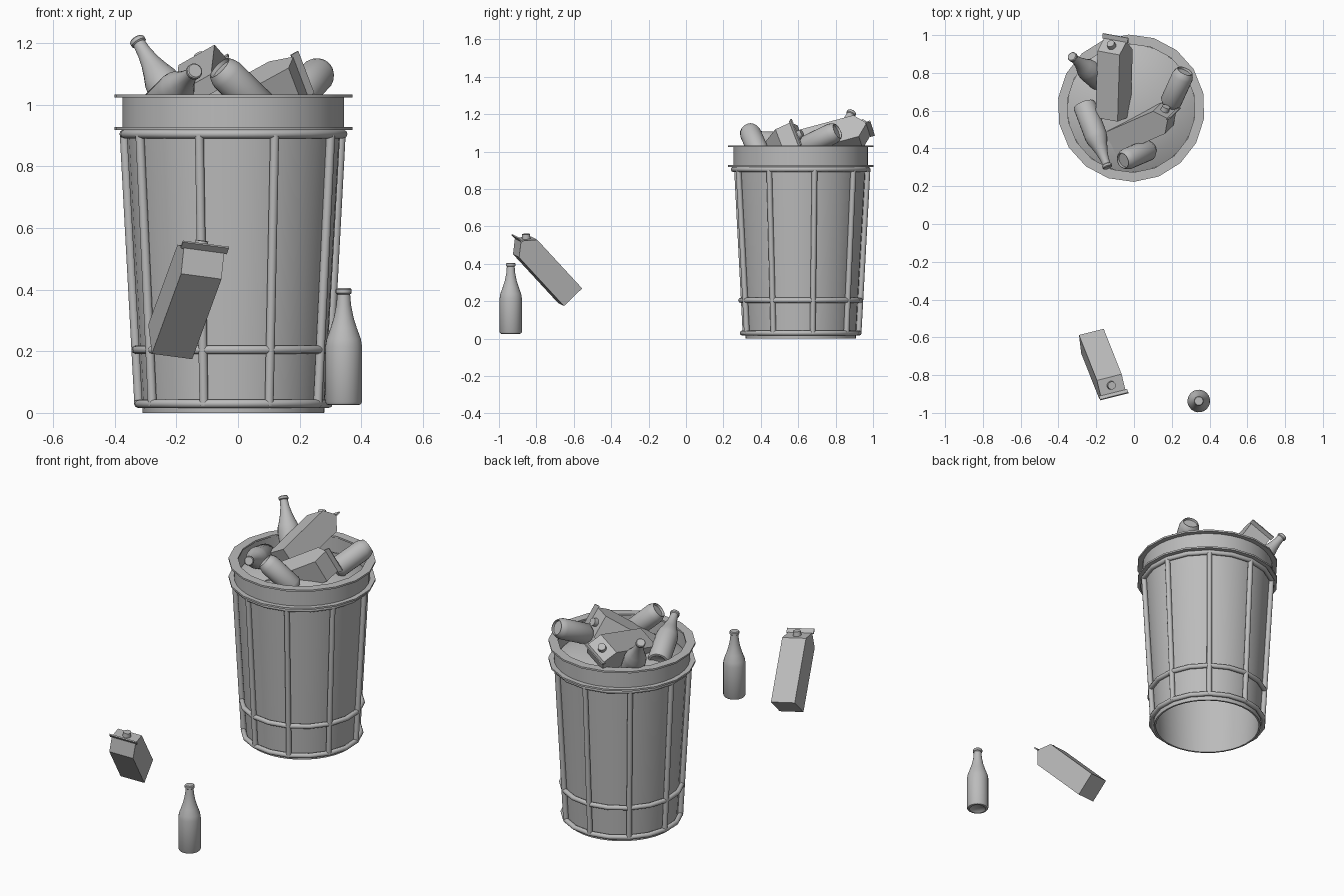
import bpy, bmesh, math
from mathutils import Matrix, Vector

cube = bpy.data.objects.get("Cube")
if cube:
    bpy.data.objects.remove(cube, do_unlink=True)

grey = bpy.data.materials.new("plain_grey")
grey.use_nodes = True
COLOUR = (0.5, 0.5, 0.5, 1)
grey.diffuse_color = COLOUR
grey.node_tree.nodes["Principled BSDF"].inputs["Base Color"].default_value = COLOUR

BIN = Vector((-0.015, 0.613, 0))
RIBS = 9
PHASE = math.radians(12)


def finish(name, bm, matrix=Matrix(), smooth=40):
    bmesh.ops.recalc_face_normals(bm, faces=bm.faces)
    mesh = bpy.data.meshes.new(name)
    bm.to_mesh(mesh)
    bm.free()
    mesh.materials.append(grey)
    if smooth:
        for p in mesh.polygons:
            p.use_smooth = True
        mesh.set_sharp_from_angle(angle=math.radians(smooth))
    ob = bpy.data.objects.new(name, mesh)
    ob.matrix_world = matrix
    bpy.context.collection.objects.link(ob)
    return ob


def lathe(name, profile, steps, matrix=Matrix(), closed=False, smooth=40):
    """Turn an (r, z) profile around z."""
    bm = bmesh.new()
    vs = [bm.verts.new((r * math.cos(PHASE), r * math.sin(PHASE), z)) for r, z in profile]
    edges = [bm.edges.new(pair) for pair in zip(vs, vs[1:])]
    if closed:
        edges.append(bm.edges.new((vs[-1], vs[0])))
    bmesh.ops.spin(bm, geom=vs + edges, cent=(0, 0, 0), axis=(0, 0, 1),
                   angle=math.tau, steps=steps, use_duplicate=False)
    bmesh.ops.remove_doubles(bm, verts=bm.verts, dist=1e-5)
    return finish(name, bm, matrix, smooth)


def frame(origin, up, side=(1, 0, 0)):
    """Placement whose z runs along up and whose x runs near side."""
    z = Vector(up).normalized()
    x = Vector(side)
    x = (x - z * x.dot(z)).normalized()
    rot = Matrix((x, z.cross(x), z)).transposed().to_4x4()
    return Matrix.Translation(origin) @ rot


def ring_profile(radius, height, tube, n=8):
    return [(radius + tube * math.cos(math.tau * i / n),
             height + tube * math.sin(math.tau * i / n)) for i in range(n)]


def band(r0, r1, z0, z1):
    return [(r0, z0), (r1, z0), (r1, z1), (r0, z1)]


# Bin shell, open at the bottom
at_bin = Matrix.Translation(BIN)
lathe("bin_shell", [(0.295, 0), (0.348, 0.93), (0.338, 0.93), (0.285, 0)], 36, at_bin, True)
lathe("rim_band", band(0.345, 0.36, 0.92, 1.03), 36, at_bin, True)
for name, z in (("upper_flange", 1.024), ("lower_flange", 0.918)):
    lathe(name, band(0.34, 0.39, z, z + 0.01), 2 * RIBS, at_bin, True, 25)

# Wire cage of hoops and upright ribs
for name, r, z in (("base_hoop", 0.312, 0.03), ("low_hoop", 0.32, 0.205), ("top_hoop", 0.36, 0.905)):
    lathe(name, ring_profile(r, z, 0.014), 2 * RIBS, at_bin, True, 60)
for i in range(RIBS):
    a = PHASE + math.tau * i / RIBS
    out = Vector((math.cos(a), math.sin(a), 0))
    foot = BIN + out * 0.31 + Vector((0, 0, 0.025))
    head = BIN + out * 0.358 + Vector((0, 0, 0.905))
    bm = bmesh.new()
    bmesh.ops.create_cone(bm, cap_ends=True, segments=10, radius1=0.015, radius2=0.015,
                          depth=(head - foot).length)
    finish("upright_rib", bm, frame((foot + head) / 2, head - foot))

# Mound of rubbish
lathe("rubbish_mound", [(0.338, 0.94), (0.27, 0.975), (0.18, 1.0), (0.09, 1.015), (0, 1.02)], 36, at_bin)

# Bottles
BOTTLE = [(0, 0.012), (0.035, 0.008), (0.045, 0), (0.055, 0.002), (0.06, 0.01), (0.06, 0.19),
          (0.056, 0.215), (0.043, 0.25), (0.032, 0.285), (0.024, 0.325), (0.021, 0.36),
          (0.026, 0.364), (0.026, 0.376), (0.022, 0.38), (0, 0.38)]


def bottle(name, base, up):
    lathe(name, BOTTLE, 20, frame(base, up))


bottle("standing_bottle", (0.343, -0.937, 0.025), (0, 0, 1))
bottle("leaning_bottle", (-0.15, 0.735, 0.915), (-0.47, 0.40, 0.78))
bottle("lying_bottle", (-0.265, 0.634, 0.985), (0.33, -0.88, 0.33))

# Cans, with the origin at the recessed top
CAN = [(0, -0.22), (0.038, -0.22), (0.045, -0.212), (0.057, -0.195), (0.057, -0.035),
       (0.053, -0.02), (0.045, -0.003), (0.043, 0), (0.04, 0), (0.038, -0.012), (0, -0.012)]
lathe("front_can", CAN, 20, frame((-0.06, 0.335, 1.12), (-0.69, -0.29, 0.67)))
lathe("back_can", CAN, 20, frame((0.27, 0.81, 1.11), (0.38, 0.83, 0.40)))


# Gable-top cartons, with the origin at the shoulder
def carton(name, shoulder, up, crest):
    place = frame(shoulder, up, crest)
    h, length, gable = 0.068, 0.366, 0.058
    bm = bmesh.new()
    low = [bm.verts.new((x, y, -length)) for x, y in ((-h, -h), (h, -h), (h, h), (-h, h))]
    top = [bm.verts.new((v.co.x, v.co.y, 0)) for v in low]
    left, right = (bm.verts.new((x, 0, gable)) for x in (-h, h))
    bm.faces.new(low)
    for i in range(4):
        j = (i + 1) % 4
        bm.faces.new((low[i], low[j], top[j], top[i]))
    bm.faces.new((top[0], top[1], right, left))
    bm.faces.new((top[2], top[3], left, right))
    bm.faces.new((top[1], top[2], right))
    bm.faces.new((top[3], top[0], left))
    finish(name + "_body", bm, place, 0)
    # Sealed fin along the crest
    bm = bmesh.new()
    bmesh.ops.create_cube(bm, size=1, matrix=Matrix.Translation((0, 0, gable + 0.008))
                          @ Matrix.Diagonal((0.155, 0.007, 0.028, 1)))
    finish(name + "_fin", bm, place, 0)
    # Screw cap on one slope
    bm = bmesh.new()
    bmesh.ops.create_cone(bm, cap_ends=True, segments=16, radius1=0.023, radius2=0.021, depth=0.026)
    slope = frame((0, h / 2 + 0.008, gable / 2 + 0.009), (0, gable, h))
    finish(name + "_cap", bm, place @ slope)


carton("loose_carton", (-0.125, -0.86, 0.49), (0.095, -0.24, 0.26), (0.129, 0.035, -0.02))
carton("long_carton", (-0.1, 0.92, 1.105), (0.03, 0.966, 0.26), (-0.85, 0, -0.52))
carton("short_carton", (0.155, 0.56, 1.07), (0.82, 0.36, 0.45), (0.05, 0.05, -0.13))
